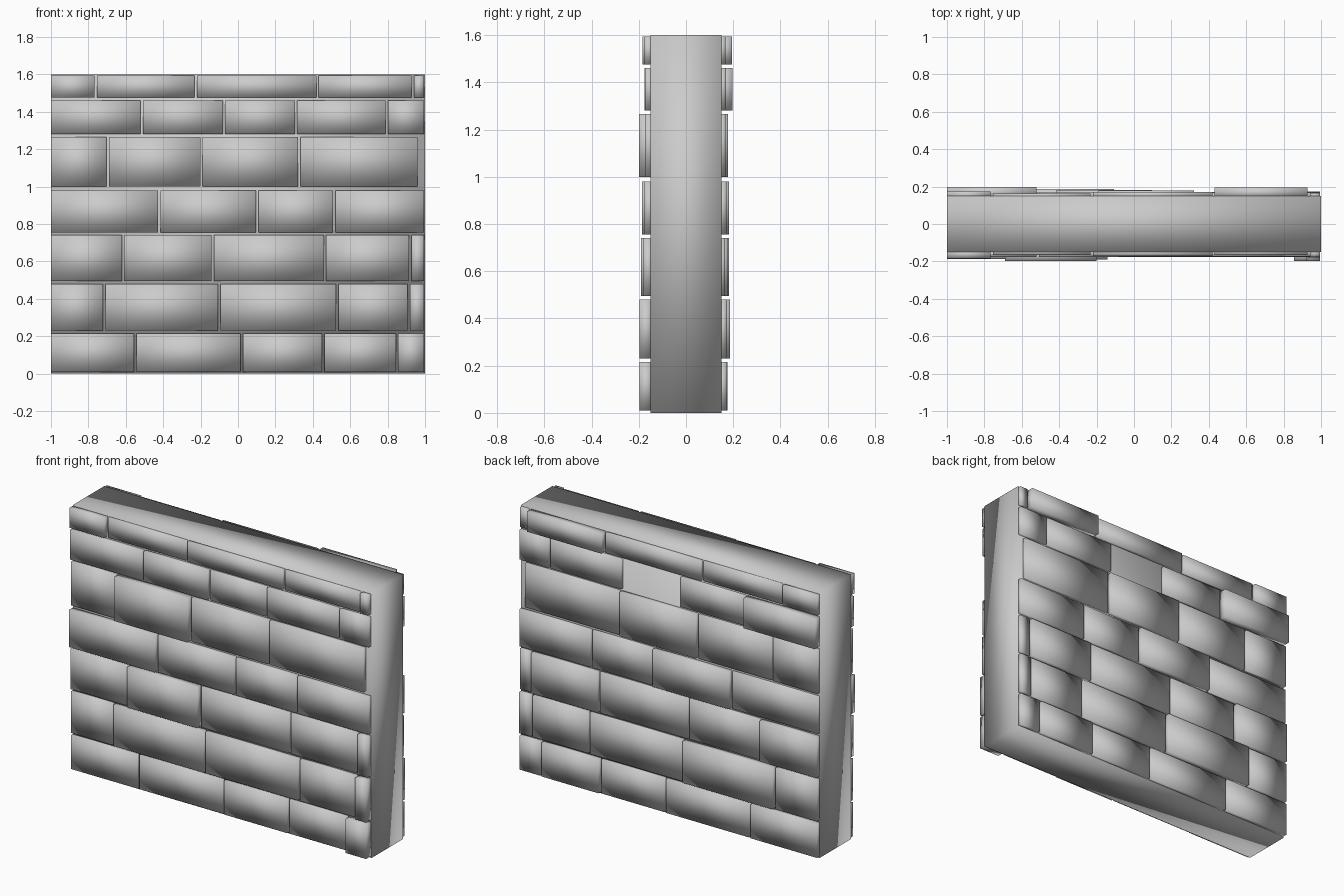
import bpy, random

if "Cube" in bpy.data.objects:
    bpy.data.objects.remove(bpy.data.objects["Cube"])

random.seed(4)


def box(name, lo, hi):
    """Smooth-shaded box between two opposite corners."""
    bpy.ops.mesh.primitive_cube_add(size=1, location=[(a + b) / 2 for a, b in zip(lo, hi)])
    ob = bpy.context.object
    ob.name = name
    ob.scale = [b - a for a, b in zip(lo, hi)]
    bpy.ops.object.transform_apply(location=False, rotation=False, scale=True)
    bpy.ops.object.shade_smooth()
    return ob


# Mortar core of the wall
box("wall_core", (-1, -0.15, 0), (1, 0.15, 1.6))

# Courses: bottom z, top z, joint centres between stones, right end
courses = [
    (0.01, 0.215, [-0.55, 0.02, 0.455, 0.85], 0.995),
    (0.23, 0.48, [-0.715, -0.10, 0.53, 0.913], 0.995),
    (0.495, 0.74, [-0.615, -0.135, 0.465, 0.92], 0.995),
    (0.755, 0.98, [-0.42, 0.103, 0.515], 0.995),
    (1.0, 1.265, [-0.697, -0.195, 0.328], 0.96),
    (1.28, 1.46, [-0.515, -0.075, 0.31, 0.795], 0.995),
    (1.475, 1.595, [-0.76, -0.225, 0.425, 0.935], 0.995),
]

# Stones that stand out further: (side, course, stone) -> outer face distance
proud = {
    (-1, 0, 4): 0.197, (-1, 1, 4): 0.197, (-1, 2, 1): 0.19, (-1, 2, 4): 0.18,
    (-1, 3, 0): 0.187, (-1, 4, 1): 0.198, (-1, 6, 0): 0.184, (-1, 6, 1): 0.165,
    (1, 1, 1): 0.187, (1, 2, 0): 0.183, (1, 3, 1): 0.183, (1, 5, 0): 0.197,
    (1, 6, 1): 0.163, (1, 6, 3): 0.195,
}
missing = {(1, 5, 2)}  # fallen stone on the back

# Facing stones on both sides, same bond front and back
gap = 0.0065
for side, label in ((-1, "front"), (1, "back")):
    for r, (z0, z1, joints, end) in enumerate(courses):
        starts = [-1] + [j + gap for j in joints]
        ends = [j - gap for j in joints] + [end]
        for i, (x0, x1) in enumerate(zip(starts, ends)):
            depth = proud.get((side, r, i), random.uniform(0.165, 0.178))
            if (side, r, i) in missing:
                continue
            y0, y1 = sorted((side * 0.14, side * depth))
            box(f"{label}_stone_{r + 1}_{i + 1}", (x0, y0, z0), (x1, y1, z1))
